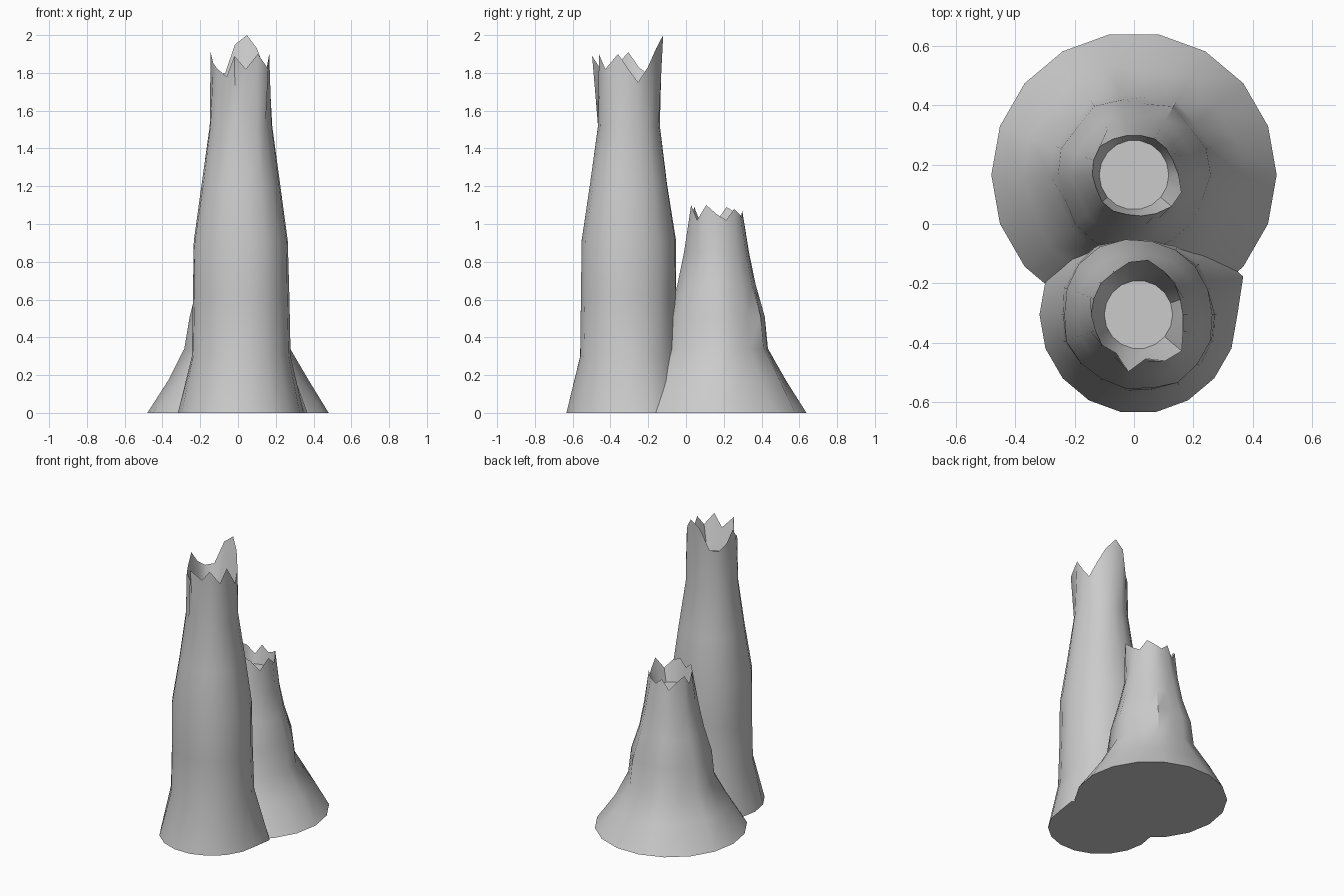
import bpy, bmesh, math, random

if "Cube" in bpy.data.objects:
    bpy.data.objects.remove(bpy.data.objects["Cube"])

SIDES = 18


def chimney(name, cx, cy, rings, rim_z, rim_r, disc_z, disc_r, wobble, base_bump, seed):
    rng = random.Random(seed)
    bm = bmesh.new()
    # slow vertical ridges shared by all the body rings
    ridges = [rng.uniform(-1, 1) for _ in range(SIDES)]

    def ring(z_list, r_list):
        out = []
        for i in range(SIDES):
            a = 2 * math.pi * i / SIDES
            out.append(bm.verts.new((cx + r_list[i] * math.cos(a),
                                     cy + r_list[i] * math.sin(a), z_list[i])))
        return out

    loops = []
    # outer body
    for k, (z, r) in enumerate(rings):
        amount = 0 if k == 0 else wobble
        radii = [r * (1 + amount * (0.7 * ridges[i] + 0.3 * rng.uniform(-1, 1)))
                 for i in range(SIDES)]
        if k == 0:
            for i, value in base_bump.items():
                radii[i] = value
        loops.append(ring([z] * SIDES, radii))
    # broken rim, then the inside wall down to the plug
    loops.append(ring(rim_z, rim_r))
    loops.append(ring([disc_z] * SIDES, [disc_r] * SIDES))
    for a, b in zip(loops, loops[1:]):
        for i in range(SIDES):
            j = (i + 1) % SIDES
            bm.faces.new((a[i], a[j], b[j], b[i]))
    # base and inner plug
    bm.faces.new(list(reversed(loops[0])))
    bm.faces.new(loops[-1])
    bmesh.ops.recalc_face_normals(bm, faces=bm.faces[:])

    mesh = bpy.data.meshes.new(name)
    bm.to_mesh(mesh)
    bm.free()
    obj = bpy.data.objects.new(name, mesh)
    bpy.context.collection.objects.link(obj)
    bpy.ops.object.select_all(action='DESELECT')
    obj.select_set(True)
    bpy.context.view_layer.objects.active = obj
    bpy.ops.object.shade_smooth_by_angle(angle=math.radians(40))
    return obj


# tall front chimney
chimney("tall_chimney", 0.015, -0.305,
        [(0, 0.333), (0.30, 0.265), (0.61, 0.258), (0.91, 0.255), (1.21, 0.212), (1.52, 0.168)],
        [1.82, 1.75, 1.83, 1.93, 2.0, 1.95, 1.80, 1.79, 1.83,
         1.91, 1.85, 1.82, 1.78, 1.89, 1.82, 1.90, 1.82, 1.90],
        [0.15, 0.15, 0.16, 0.17, 0.187, 0.18, 0.165, 0.165, 0.16,
         0.16, 0.155, 0.16, 0.15, 0.195, 0.15, 0.18, 0.19, 0.16],
        1.67, 0.115, 0.045, {1: 0.375}, 4)

# short back chimney
chimney("short_chimney", 0.0, 0.165,
        [(0, 0.48), (0.17, 0.372), (0.34, 0.277), (0.51, 0.257), (0.68, 0.208), (0.85, 0.172)],
        [1.05, 1.02, 1.08, 1.05, 1.03, 1.07, 1.00, 1.06, 1.09,
         1.02, 1.08, 1.01, 1.09, 1.05, 1.10, 1.08, 1.02, 1.10],
        [0.15, 0.14, 0.14, 0.14, 0.135, 0.135, 0.14, 0.15, 0.145,
         0.14, 0.135, 0.14, 0.14, 0.135, 0.14, 0.15, 0.165, 0.17],
        0.94, 0.117, 0.06, {}, 9)
